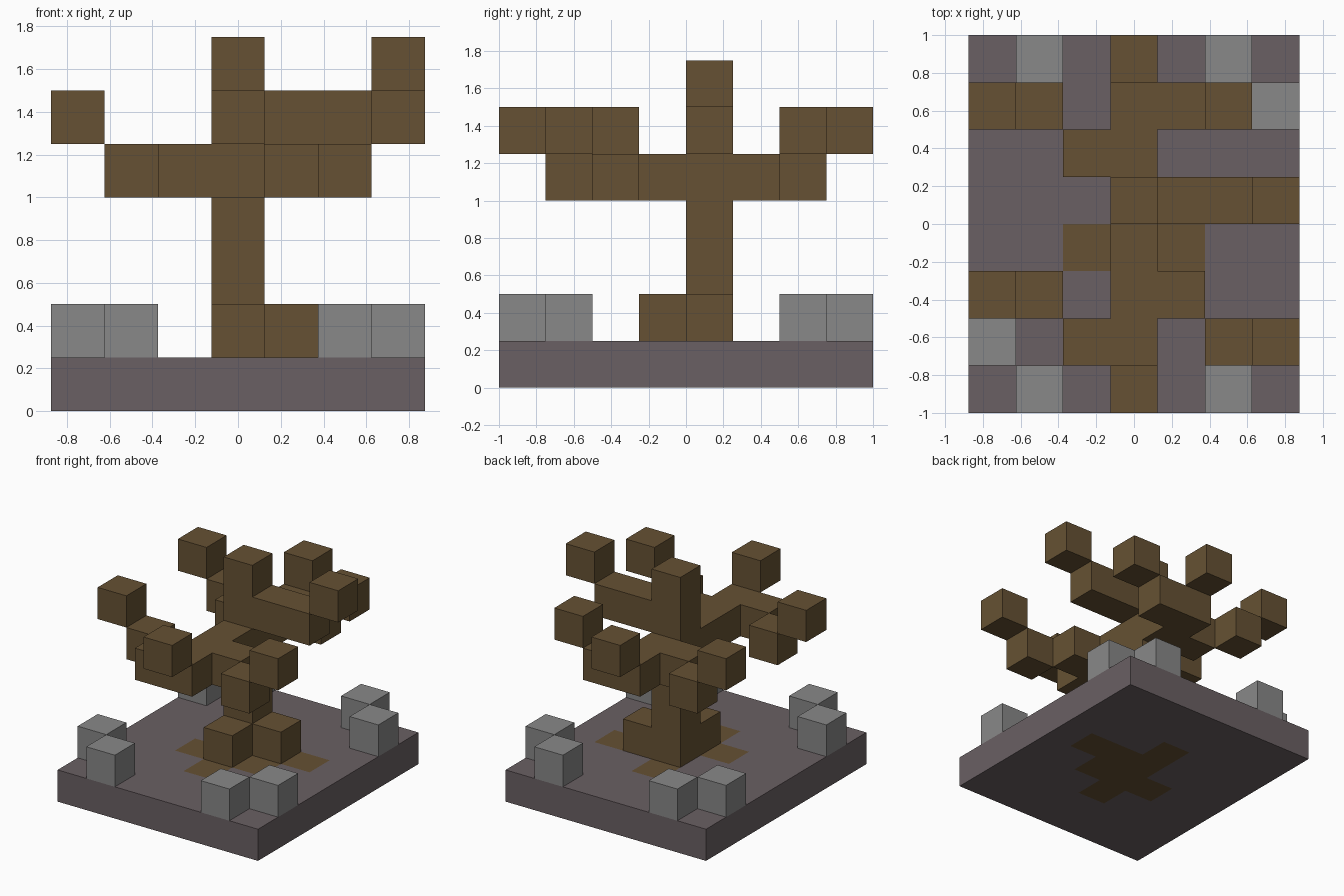
import bpy
import bmesh
from mathutils import Vector

default_cube = bpy.data.objects.get("Cube")
if default_cube:
    bpy.data.objects.remove(default_cube, do_unlink=True)

CELL = 0.25
COLUMNS, ROWS = 7, 8
TRUNK_X, TRUNK_Y = 3, 4


def make_material(name, colour):
    material = bpy.data.materials.new(name)
    material.use_nodes = True
    rgba = (*colour, 1.0)
    material.diffuse_color = rgba
    shader = next(n for n in material.node_tree.nodes if n.type == 'BSDF_PRINCIPLED')
    shader.inputs["Base Color"].default_value = rgba
    shader.inputs["Roughness"].default_value = 1.0
    return material


bark = make_material("bark_brown", (0.133, 0.083, 0.033))
ground = make_material("ground_mauve", (0.144, 0.117, 0.125))
stone = make_material("stone_grey", (0.246, 0.246, 0.246))

# Ground slab, with the buried roots showing through it
slab = [(x, y, 0) for x in range(COLUMNS) for y in range(ROWS)]
buried_roots = {(3, 2), (2, 3), (3, 3), (4, 3), (3, 4), (4, 4), (5, 4), (3, 5)}

# Each part is a list of grid cells (column, row, level)
parts = {
    "trunk": [(TRUNK_X, TRUNK_Y, z) for z in range(1, 7)],
    "front_root": [(3, 3, 1)],
    "left_root": [(4, 4, 1)],
    "front_branch": [(3, y, 4) for y in (3, 2, 1)] + [(2, 1, 4), (3, 0, 5)],
    "front_right_twig": [(1, 2, 4), (0, 2, 5)],
    "front_left_twig": [(4, 2, 4), (5, 1, 4), (6, 1, 5)],
    "back_branch": [(3, 5, 4), (3, 6, 4), (3, 7, 5)],
    "back_left_twig": [(4, 6, 4), (5, 6, 5)],
    "back_right_twig": [(2, 5, 4), (1, 6, 4), (0, 6, 5)],
    "left_branch": [(4, 4, 5), (5, 4, 5), (6, 4, 6)],
}

# A pair of stones at every corner, mirrored both ways
stones = {}
for side, mirror_x in (("right", False), ("left", True)):
    for end, mirror_y in (("front", False), ("back", True)):
        stones[f"{end}_{side}_stones"] = [
            (COLUMNS - 1 - x if mirror_x else x, ROWS - 1 - y if mirror_y else y, 1)
            for x, y in ((1, 0), (0, 1))]

occupied = set(slab)
for cells in (*parts.values(), *stones.values()):
    occupied.update(cells)


def build_cells(name, cells, materials, pick=lambda cell: 0):
    """Cubes on the grid, leaving out faces that touch another cube."""
    bm = bmesh.new()
    for cell in cells:
        centre = Vector((cell[0] + 0.5 - COLUMNS / 2,
                         cell[1] + 0.5 - ROWS / 2,
                         cell[2] + 0.5)) * CELL
        cube = bmesh.ops.create_cube(bm, size=CELL)["verts"]
        faces = {face for vert in cube for face in vert.link_faces}
        covered = []
        for face in faces:
            face.normal_update()
            face.material_index = pick(cell)
            neighbour = tuple(c + round(n) for c, n in zip(cell, face.normal))
            if neighbour in occupied:
                covered.append(face)
        bmesh.ops.translate(bm, verts=cube, vec=centre)
        bmesh.ops.delete(bm, geom=covered, context='FACES')
    mesh = bpy.data.meshes.new(name)
    bm.to_mesh(mesh)
    bm.free()
    for material in materials:
        mesh.materials.append(material)
    obj = bpy.data.objects.new(name, mesh)
    bpy.context.scene.collection.objects.link(obj)
    return obj


build_cells("ground_slab", slab, (ground, bark),
            lambda cell: int(cell[:2] in buried_roots))
for name, cells in parts.items():
    build_cells(name, cells, (bark,))
for name, cells in stones.items():
    build_cells(name, cells, (stone,))
